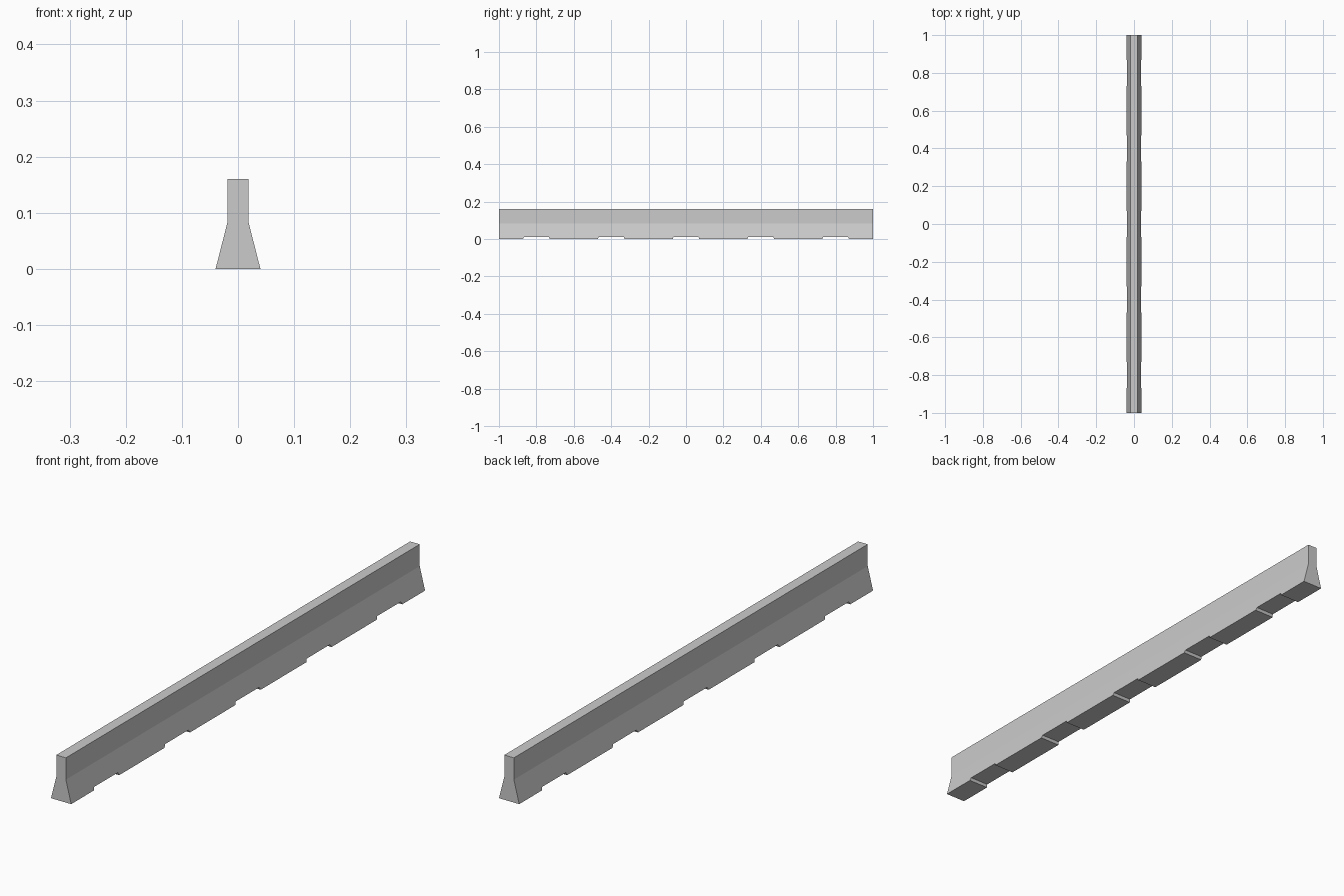
import bpy, bmesh

if "Cube" in bpy.data.objects:
    bpy.data.objects.remove(bpy.data.objects["Cube"])


def extrude_outline(name, points, direction):
    """Closed prism from an outline of 3D points swept along a direction."""
    bm = bmesh.new()
    face = bm.faces.new([bm.verts.new(p) for p in points])
    ext = bmesh.ops.extrude_face_region(bm, geom=[face])
    verts = [g for g in ext["geom"] if isinstance(g, bmesh.types.BMVert)]
    bmesh.ops.translate(bm, verts=verts, vec=direction)
    bmesh.ops.recalc_face_normals(bm, faces=bm.faces)
    mesh = bpy.data.meshes.new(name)
    bm.to_mesh(mesh)
    bm.free()
    obj = bpy.data.objects.new(name, mesh)
    bpy.context.collection.objects.link(obj)
    return obj


# Barrier body: flared foot, upright wall
half = [(0.04, 0), (0.019, 0.082), (0.019, 0.16)]
profile = half + [(-x, z) for x, z in reversed(half)]
barrier = extrude_outline("concrete_barrier",
                          [(x, -1, z) for x, z in profile], (0, 2, 0))

# Five shallow drainage slots across the underside
for i in range(5):
    y = -0.8 + 0.4 * i
    slot = extrude_outline("slot_cutter", [
        (-0.1, y - 0.08, -0.02), (-0.1, y + 0.08, -0.02),
        (-0.1, y + 0.067, 0.01), (-0.1, y - 0.067, 0.01)], (0.2, 0, 0))
    slot.hide_render = True
    cut = barrier.modifiers.new("drainage_slot", 'BOOLEAN')
    cut.operation = 'DIFFERENCE'
    cut.solver = 'EXACT'
    cut.object = slot
    bpy.context.view_layer.objects.active = barrier
    bpy.ops.object.modifier_apply(modifier=cut.name)
    bpy.data.objects.remove(slot)
